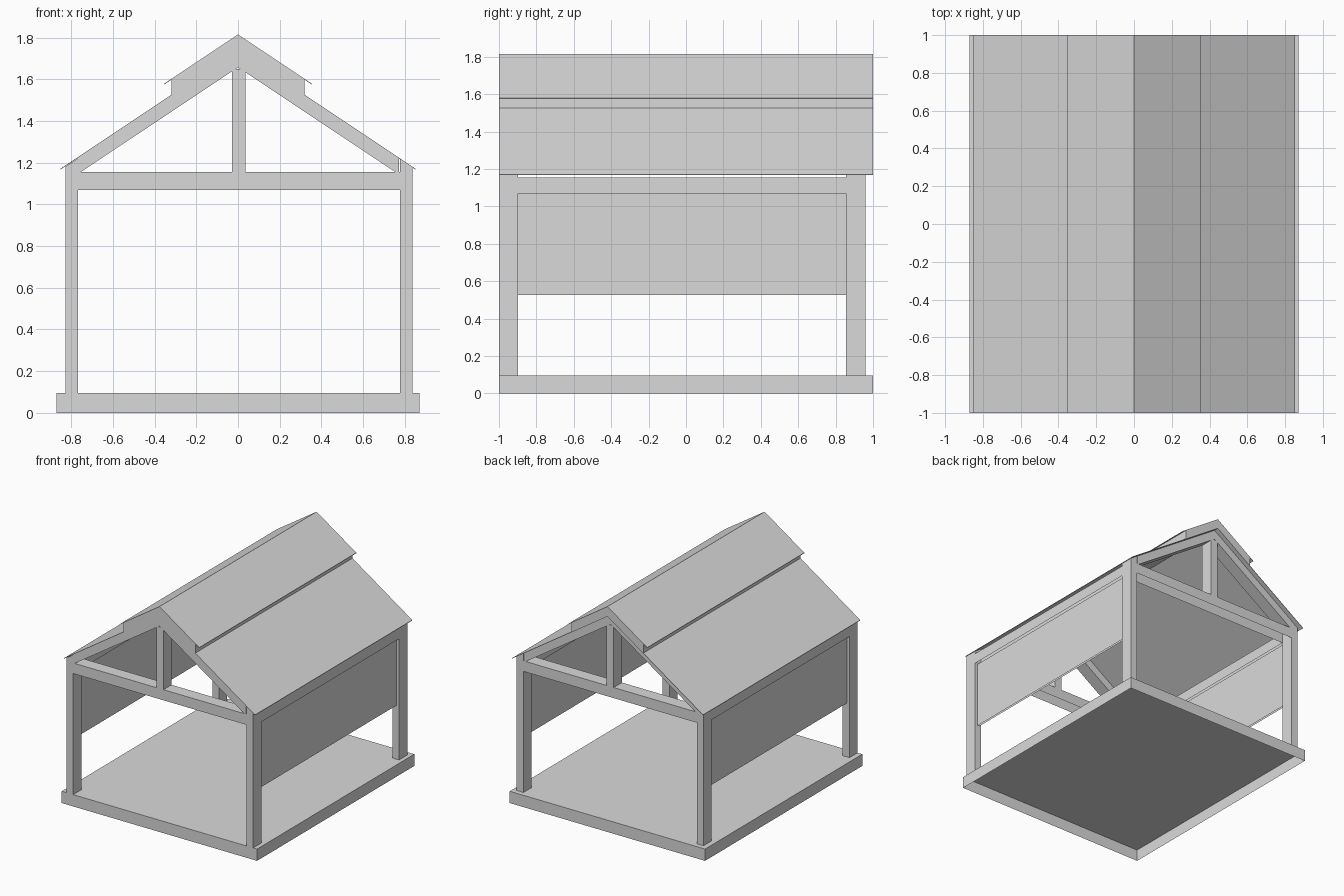
import bpy
import bmesh

if "Cube" in bpy.data.objects:
    bpy.data.objects.remove(bpy.data.objects["Cube"], do_unlink=True)

GREY = (0.7, 0.7, 0.7, 1)
mat = bpy.data.materials.new("light grey")
mat.use_nodes = True
mat.diffuse_color = GREY
mat.node_tree.nodes["Principled BSDF"].inputs["Base Color"].default_value = GREY


def prism(name, outline, y0, y1, open_bottom=False):
    """Extrude an (x, z) outline from y0 to y1, optionally without its underside."""
    bm = bmesh.new()
    face = bm.faces.new([bm.verts.new((x, y0, z)) for x, z in outline])
    new = bmesh.ops.extrude_face_region(bm, geom=[face])["geom"]
    verts = [v for v in new if isinstance(v, bmesh.types.BMVert)]
    bmesh.ops.translate(bm, verts=verts, vec=(0, y1 - y0, 0))
    bmesh.ops.recalc_face_normals(bm, faces=bm.faces)
    if open_bottom:
        bm.normal_update()
        under = [f for f in bm.faces if f.normal.z < -0.9]
        bmesh.ops.delete(bm, geom=under, context='FACES')
    mesh = bpy.data.meshes.new(name)
    bm.to_mesh(mesh)
    bm.free()
    mesh.materials.append(mat)
    obj = bpy.data.objects.new(name, mesh)
    bpy.context.collection.objects.link(obj)
    return obj


def rect(x0, x1, z0, z1):
    return [(x0, z0), (x1, z0), (x1, z1), (x0, z1)]


def pair(name, outline, y0, y1, open_bottom=False):
    """Left and right copies of a part of the frame."""
    for side, s in (("left", 1), ("right", -1)):
        points = [(s * x + SHIFT, z) for x, z in outline]
        prism(f"{side}_{name}", points, y0, y1, open_bottom)


def chevron(name, upper, lower, y0, y1):
    """Symmetric gable shape; both paths run from the ridge outwards."""
    half = upper + lower[::-1]
    other = [(-x, z) for x, z in half if x > 0]
    prism(name, half + other[::-1], y0, y1)


SLOPE = 0.667
RIDGE = 1.735            # underside of the main roof at the ridge
CAP = 1.815              # top of the raised ridge roof
SHIFT = 0.004            # the frame sits slightly to one side
OUT, INN = 0.832, 0.772  # outer and inner faces of the posts
FLOOR, TIE0, TIE1 = 0.095, 1.07, 1.155
FRONT, BACK = -0.897, 0.855  # inner faces of the end frames


def roof_z(x, top=RIDGE):
    return top - SLOPE * x


# Floor slab, hollow underneath
prism("floor_slab", rect(-0.87, 0.87, 0, FLOOR), -1, 1, True)

# Two end frames: posts, tie beam, king post and rafters
for end, y0, y1 in (("front", -1, FRONT), ("back", BACK, 0.96)):
    pair(f"{end}_post", [(INN, FLOOR), (OUT, FLOOR), (OUT, roof_z(OUT)),
                         (INN, roof_z(INN))], y0, y1, True)
    prism(f"{end}_tie_beam", rect(SHIFT - INN, SHIFT + INN, TIE0, TIE1), y0, y1, True)
    prism(f"{end}_king_post", rect(SHIFT - 0.032, SHIFT + 0.032, TIE1, 1.65), y0, y1, True)
    chevron(f"{end}_rafters", [(0, RIDGE), (INN, roof_z(INN))],
            [(0, 1.657), (0.755, TIE1), (INN, TIE1)], y0, y1)

# Side beams and recessed hanging wall panels
pair("side_beam", rect(INN, OUT, TIE0, TIE1), FRONT, BACK, True)
pair("wall_panel", rect(0.792, 0.808, 0.527, TIE0), FRONT, BACK, True)

# Main roof sheet
EAVE, T = 0.852, 0.004
chevron("main_roof", [(0, RIDGE + T), (EAVE, roof_z(EAVE) + T)],
        [(0, RIDGE), (EAVE, roof_z(EAVE))], -1, 1)

# Raised ridge: body under a thin overhanging sheet
BODY, LIP = 0.32, 0.354
chevron("ridge_body", [(0, CAP - T), (BODY, roof_z(BODY, CAP - T))],
        [(0, RIDGE + T), (BODY, roof_z(BODY) + T)], -1, 1)
chevron("ridge_roof", [(0, CAP), (LIP, roof_z(LIP, CAP))],
        [(0, CAP - T), (LIP, roof_z(LIP, CAP - T))], -1, 1)
